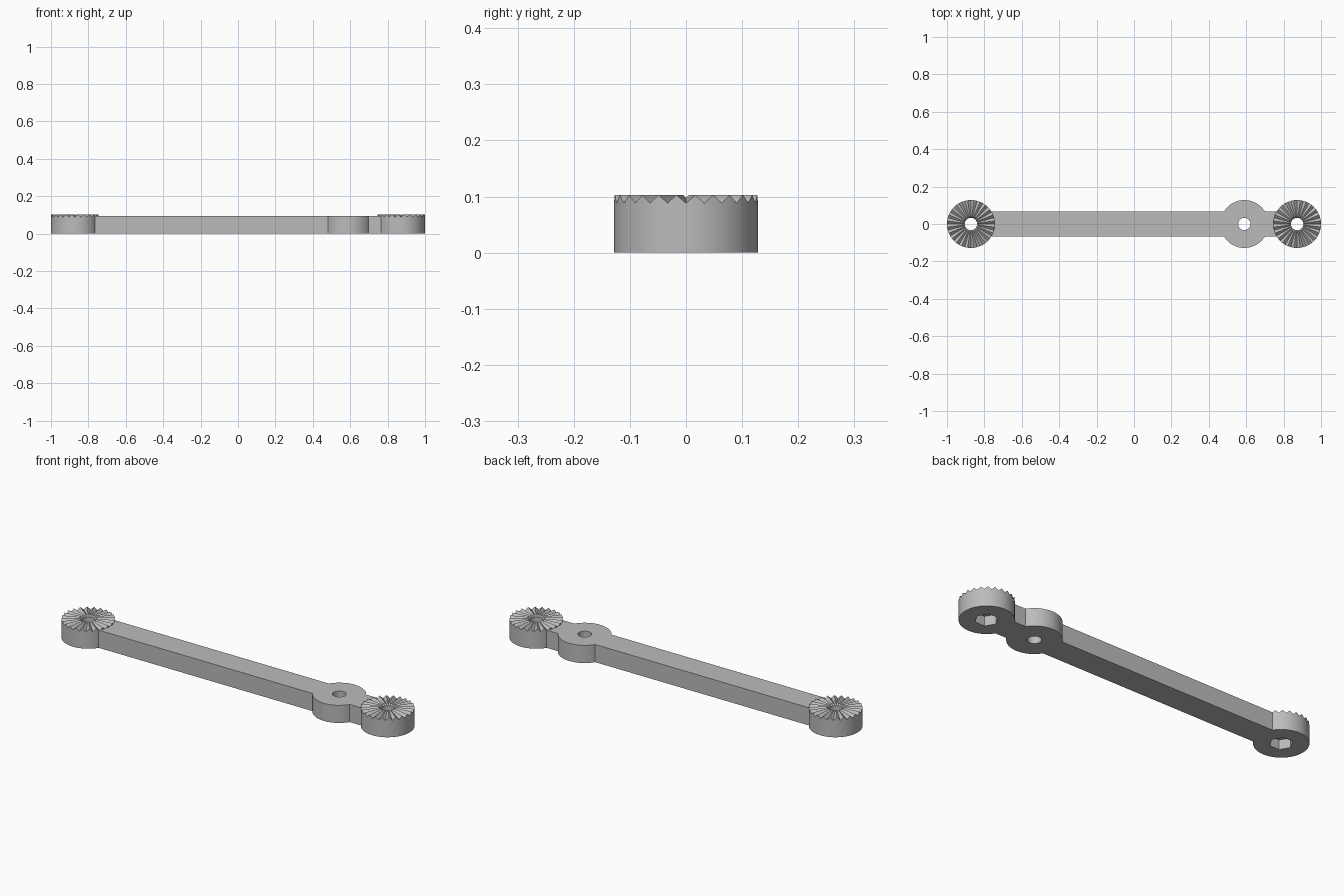
import bpy, bmesh, math

if "Cube" in bpy.data.objects:
    bpy.data.objects.remove(bpy.data.objects["Cube"])

END_X, MID_X = 0.872, 0.59      # hub centres
R, HOLE = 0.128, 0.033          # hub radius, bolt hole radius
HALF_W, BAR_H, TOP = 0.068, 0.093, 0.103
TEETH, DEPTH = 24, 0.015
N = TEETH * 2

grey = bpy.data.materials.new("plain grey")
grey.diffuse_color = (0.5, 0.5, 0.5, 1)
grey.use_nodes = True
grey.node_tree.nodes["Principled BSDF"].inputs["Base Color"].default_value = grey.diffuse_color


def finish(bm, name):
    bmesh.ops.recalc_face_normals(bm, faces=bm.faces[:])
    mesh = bpy.data.meshes.new(name)
    bm.to_mesh(mesh)
    bm.free()
    mesh.materials.append(grey)
    obj = bpy.data.objects.new(name, mesh)
    bpy.context.collection.objects.link(obj)
    bpy.ops.object.select_all(action='DESELECT')
    obj.select_set(True)
    bpy.context.view_layer.objects.active = obj
    bpy.ops.object.shade_smooth_by_angle(angle=math.radians(25))
    return obj


def tooth_z(i, r):
    # level ridges, valleys deepening towards the rim
    return TOP if i % 2 else TOP - DEPTH * r / R


def hex_r(a):
    return 0.048 / math.cos(a % (math.pi / 3) - math.pi / 6)


def serrated_hub(name, cx):
    bm = bmesh.new()
    # closed section: rim, toothed top, bolt hole, hexagonal nut pocket
    section = [
        lambda i, a: (R, 0),
        lambda i, a: (R, tooth_z(i, R)),
        lambda i, a: (0.041, tooth_z(i, 0.041)),
        lambda i, a: (HOLE, 0.092),
        lambda i, a: (HOLE, 0.05),
        lambda i, a: (hex_r(a), 0.05),
        lambda i, a: (hex_r(a), 0),
    ]
    rings = []
    for f in section:
        ring = []
        for i in range(N):
            a = 2 * math.pi * i / N
            r, z = f(i, a)
            ring.append(bm.verts.new((cx + r * math.cos(a), r * math.sin(a), z)))
        rings.append(ring)
    for k, ring in enumerate(rings):
        nxt = rings[(k + 1) % len(rings)]
        for i in range(N):
            j = (i + 1) % N
            bm.faces.new((ring[i], ring[j], nxt[j], nxt[i]))
    return finish(bm, name)


def arc(cx, r, a0, a1, n):
    return [(cx + r * math.cos(a0 + (a1 - a0) * i / n),
             r * math.sin(a0 + (a1 - a0) * i / n)) for i in range(n + 1)]


def loop(bm, pts):
    vs = [bm.verts.new((x, y, 0)) for x, y in pts]
    return [bm.edges.new((vs[i], vs[(i + 1) % len(vs)])) for i in range(len(vs))]


# Bar with round middle boss, ends cut concave to fit the hubs
bm = bmesh.new()
re = R - 0.0008
e = math.asin(HALF_W / re)
m = math.asin(HALF_W / R)
outline = arc(-END_X, re, e, -e, 8)
outline += arc(MID_X, R, math.pi + m, 2 * math.pi - m, 24)
outline += arc(END_X, re, math.pi + e, math.pi - e, 8)
outline += arc(MID_X, R, m, math.pi - m, 24)
edges = loop(bm, outline) + loop(bm, arc(MID_X, HOLE, 0, 2 * math.pi, 32)[:-1])
bmesh.ops.triangle_fill(bm, edges=edges, use_beauty=True)
ext = bmesh.ops.extrude_face_region(bm, geom=bm.faces[:], use_keep_orig=True)
bmesh.ops.translate(bm, vec=(0, 0, BAR_H),
                    verts=[g for g in ext["geom"] if isinstance(g, bmesh.types.BMVert)])
bmesh.ops.dissolve_limit(bm, angle_limit=0.001, verts=bm.verts[:], edges=bm.edges[:])
bmesh.ops.triangulate(bm, faces=[f for f in bm.faces if len(f.verts) > 4])
finish(bm, "bar")

# Toothed hubs
serrated_hub("left_hub", -END_X)
serrated_hub("right_hub", END_X)
